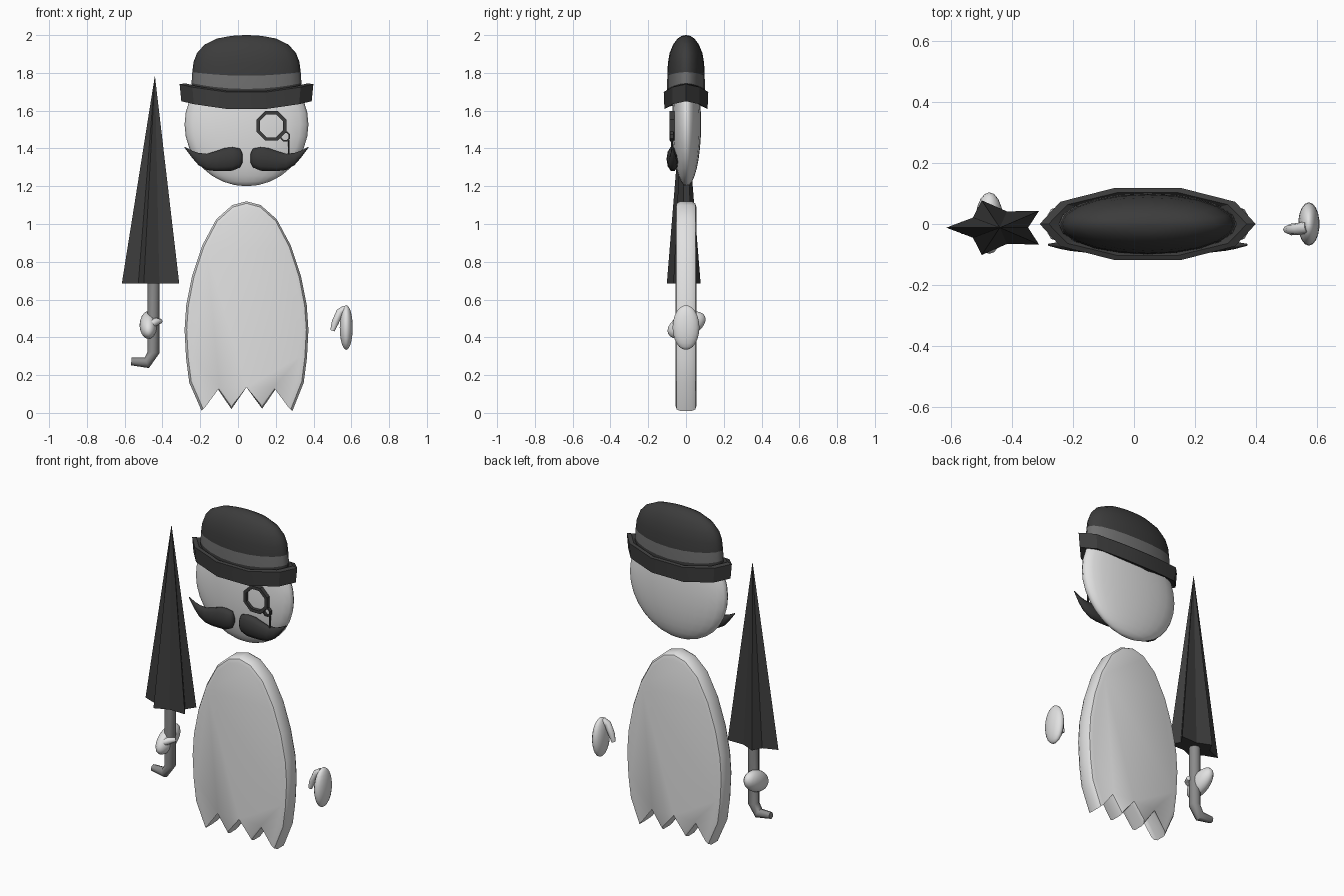
import bpy, bmesh, math
from mathutils import Vector

if "Cube" in bpy.data.objects:
    bpy.data.objects.remove(bpy.data.objects["Cube"])

CX = 0.045  # centre line of head, hat and body


def mat(name, v):
    m = bpy.data.materials.new(name)
    m.diffuse_color = (v, v, v, 1)
    m.use_nodes = True
    m.node_tree.nodes["Principled BSDF"].inputs["Base Color"].default_value = m.diffuse_color
    return m


LIGHT = mat("pale grey", 0.75)
DARK = mat("charcoal", 0.045)
BAND = mat("hat band grey", 0.16)
STICK = mat("handle grey", 0.26)
HAIR = mat("moustache grey", 0.04)


def finish(name, bm, materials, angle=35):
    bmesh.ops.remove_doubles(bm, verts=bm.verts, dist=1e-5)
    bmesh.ops.recalc_face_normals(bm, faces=bm.faces)
    me = bpy.data.meshes.new(name)
    bm.to_mesh(me)
    bm.free()
    ob = bpy.data.objects.new(name, me)
    bpy.context.collection.objects.link(ob)
    for m in materials:
        me.materials.append(m)
    bpy.ops.object.select_all(action='DESELECT')
    ob.select_set(True)
    bpy.context.view_layer.objects.active = ob
    bpy.ops.object.shade_smooth_by_angle(angle=math.radians(angle))
    return ob


def loft(name, rings, materials, angle=35, closed=False, rule=None):
    """Skin equal-length rings of points; cap the ends unless closed."""
    bm = bmesh.new()
    vs = [[bm.verts.new(p) for p in r] for r in rings]
    n = len(rings[0])
    for k in range(len(vs) if closed else len(vs) - 1):
        a, b = vs[k], vs[(k + 1) % len(vs)]
        for i in range(n):
            j = (i + 1) % n
            f = bm.faces.new((a[i], a[j], b[j], b[i]))
            if rule:
                f.material_index = rule(k)
    if not closed:
        bm.faces.new(vs[0])
        bm.faces.new(vs[-1])
    return finish(name, bm, materials, angle)


def oval(rx, ry, z, n, lift=0.0):
    pts = []
    for i in range(n):
        a = 2 * math.pi * i / n
        pts.append((CX + rx * math.cos(a), ry * math.sin(a), z + lift * math.cos(a) ** 2))
    return pts


def tube(name, path, material, n=8):
    """Path of (x, y, z, radius)."""
    P = [Vector(p[:3]) for p in path]
    rings = []
    for i, p in enumerate(P):
        t = (P[min(i + 1, len(P) - 1)] - P[max(i - 1, 0)]).normalized()
        u = Vector((0, 1, 0))
        u = (u - t * u.dot(t)).normalized()
        w = t.cross(u)
        rings.append([p + path[i][3] * (math.cos(2 * math.pi * k / n) * u
                      + math.sin(2 * math.pi * k / n) * w) for k in range(n)])
    return loft(name, rings, [material], 50)


def ellipsoid(name, loc, radii, tilt=0.0, seg=18, rings=12):
    bm = bmesh.new()
    bmesh.ops.create_uvsphere(bm, u_segments=seg, v_segments=rings, radius=1)
    for v in bm.verts:
        v.co = Vector([v.co[i] * radii[i] for i in range(3)])
    ob = finish(name, bm, [LIGHT], 60)
    ob.location = loc
    ob.rotation_euler.x = tilt
    return ob


def ring(name, x, z, r_out, r_in, y0, y1, n):
    def loop(r, y):
        return [(x + r * math.cos(2 * math.pi * (i + .5) / n), y,
                 z + r * math.sin(2 * math.pi * (i + .5) / n)) for i in range(n)]
    loft(name, [loop(r_out, y0), loop(r_out, y1), loop(r_in, y1), loop(r_in, y0)],
         [DARK], 30, closed=True)


# Head
ellipsoid("head", (CX, 0.003, 1.527), (0.328, 0.077, 0.327), seg=24, rings=16)

# Hat: ten-sided upturned brim, then crown with band
brim = [(0.27, 0.085, 1.62), (0.345, 0.12, 1.605), (0.354, 0.124, 1.695),
        (0.325, 0.108, 1.70), (0.28, 0.092, 1.675)]
loft("hat_brim", [oval(a, b, z, 10, 0.045) for a, b, z in brim], [DARK], 30)
crown = [(0.292, 0.10, 1.68), (0.291, 0.10, 1.715), (0.287, 0.099, 1.785), (0.28, 0.096, 1.85),
         (0.262, 0.087, 1.905), (0.222, 0.068, 1.95), (0.155, 0.045, 1.982),
         (0.08, 0.022, 1.996), (0.01, 0.003, 2.0)]
loft("hat_crown", [oval(a, b, z, 20, max(0, 0.02 * (1.9 - z) / 0.12) if z < 1.9 else 0)
                   for a, b, z in crown],
     [DARK, BAND], 50, rule=lambda k: 1 if k == 1 else 0)

# Moustache: (distance from centre, top z, bottom z, half depth, centre y)
hair = [(0.021, 1.372, 1.325, 0.012, -0.075), (0.034, 1.402, 1.297, 0.025, -0.074),
        (0.074, 1.410, 1.279, 0.031, -0.072), (0.116, 1.405, 1.277, 0.031, -0.070),
        (0.16, 1.389, 1.277, 0.028, -0.070), (0.21, 1.374, 1.284, 0.023, -0.070),
        (0.254, 1.378, 1.31, 0.018, -0.070), (0.286, 1.388, 1.347, 0.012, -0.070),
        (0.327, 1.409, 1.402, 0.003, -0.068)]
for side, s in (("left", -1), ("right", 1)):
    rings = []
    for d, t, b, h, y in hair:
        rings.append([(CX + s * d, y + h * math.cos(math.pi * i / 5),
                       (t + b) / 2 + (t - b) / 2 * math.sin(math.pi * i / 5)) for i in range(10)])
    loft("moustache_" + side, rings, [HAIR], 60)

# Monocle, link and chain
ring("monocle", 0.177, 1.52, 0.085, 0.066, -0.087, -0.062, 8)
ring("monocle_link", 0.25, 1.463, 0.028, 0.02, -0.084, -0.066, 8)
tube("monocle_chain", [(0.268, -0.075, 1.445, 0.005), (0.268, -0.075, 1.37, 0.005)], DARK, 6)

# Body: slab with rounded border and ragged hem
half = [(0.075, 1.10), (0.16, 1.025), (0.235, 0.885), (0.288, 0.725), (0.319, 0.57),
        (0.328, 0.44), (0.32, 0.29), (0.303, 0.16)]
hem = [(0.243, 0.01), (0.16, 0.135), (0.083, 0.022), (0, 0.135),
       (-0.08, 0.02), (-0.158, 0.135), (-0.238, 0.012)]
outline = [(0, 1.12)] + half + hem + [(-x, z) for x, z in reversed(half)]


def slab(s, y):
    return [(CX + x * s, y, z if abs(z - 0.135) < 1e-4 else 0.5 + (z - 0.5) * (0.5 + s / 2))
            for x, z in outline]


loft("body", [slab(0.9, -0.055), slab(0.965, -0.049), slab(1, -0.03),
              slab(1, 0.03), slab(0.965, 0.049), slab(0.9, 0.055)], [LIGHT], 40)

# Umbrella: pleated star cone
UX, UY = -0.447, -0.012


def star(k, z):
    pts = []
    for i in range(10):
        a = math.pi + math.pi * i / 5
        r = k * (0.168 if i % 2 == 0 else 0.1)
        pts.append((UX + (1 - k) * 0.007 + r * math.cos(a), UY + 0.56 * r * math.sin(a), z))
    return pts


loft("umbrella_canopy", [star(1, 0.685), star(0.005, 1.78)], [DARK], 20)
tube("umbrella_handle", [(UX, UY, 0.70, 0.032), (UX, UY, 0.32, 0.032),
                         (-0.483, UY, 0.265, 0.03), (-0.565, UY, 0.272, 0.02)], STICK)

# Hands with thumbs
ellipsoid("left_hand", (-0.474, 0.003, 0.465), (0.047, 0.108, 0.062), tilt=0.45)
tube("left_thumb", [(-0.475, -0.055, 0.46, 0.02), (-0.43, -0.05, 0.485, 0.02),
                    (-0.412, -0.02, 0.485, 0.014)], LIGHT)
ellipsoid("right_hand", (0.573, 0, 0.452), (0.035, 0.071, 0.118))
tube("right_thumb", [(0.568, -0.01, 0.55, 0.02), (0.54, -0.016, 0.535, 0.02),
                     (0.515, -0.018, 0.48, 0.019), (0.50, -0.018, 0.435, 0.012)], LIGHT)
